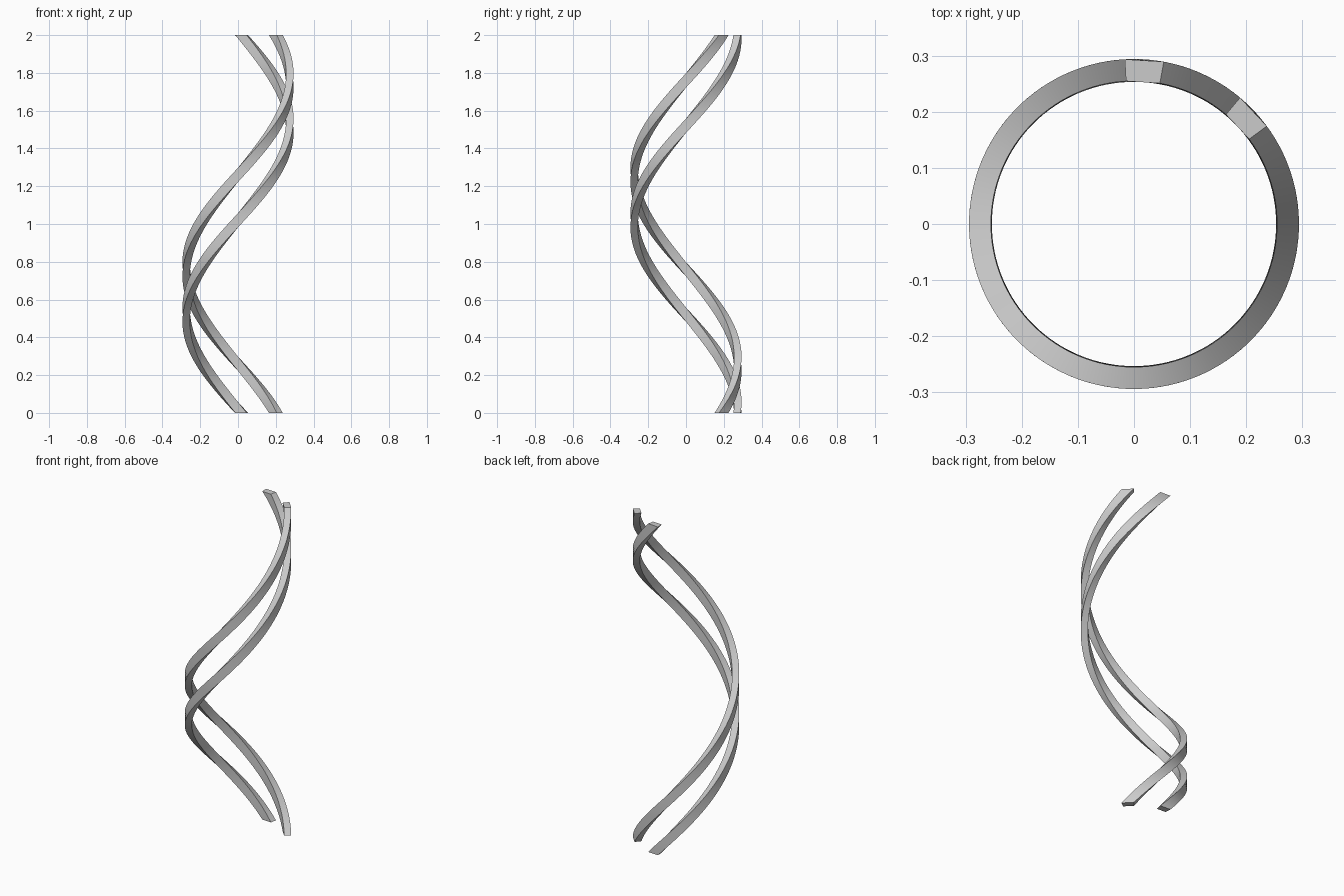
import bpy, bmesh
from math import radians, cos, sin, tau

if "Cube" in bpy.data.objects:
    bpy.data.objects.remove(bpy.data.objects["Cube"])

R_IN, R_OUT, HEIGHT, STEPS = 0.255, 0.294, 2.0, 128


def helix_strand(name, centre_deg, width_deg=13.6):
    """Sweep a small quad one full turn around z, cut flat at both ends."""
    bm = bmesh.new()
    half = radians(width_deg / 2)
    section = [(R_IN, -half), (R_OUT, -half), (R_OUT, half), (R_IN, half)]
    rings = []
    for i in range(STEPS + 1):
        t = i / STEPS
        a0 = radians(centre_deg) + tau * t
        rings.append([bm.verts.new((r * cos(a0 + a), r * sin(a0 + a), HEIGHT * t))
                      for r, a in section])
    for lo, hi in zip(rings, rings[1:]):
        for j in range(4):
            k = (j + 1) % 4
            bm.faces.new((lo[j], lo[k], hi[k], hi[j]))
    bm.faces.new(rings[0][::-1])
    bm.faces.new(rings[-1])
    bmesh.ops.recalc_face_normals(bm, faces=bm.faces)
    mesh = bpy.data.meshes.new(name)
    bm.to_mesh(mesh)
    bm.free()
    obj = bpy.data.objects.new(name, mesh)
    bpy.context.collection.objects.link(obj)
    bpy.ops.object.select_all(action='DESELECT')
    obj.select_set(True)
    bpy.context.view_layer.objects.active = obj
    bpy.ops.object.shade_smooth_by_angle(angle=radians(30))
    return obj


# Two parallel helical strands
helix_strand("helix_strand_a", 86.4)
helix_strand("helix_strand_b", 43.2)
